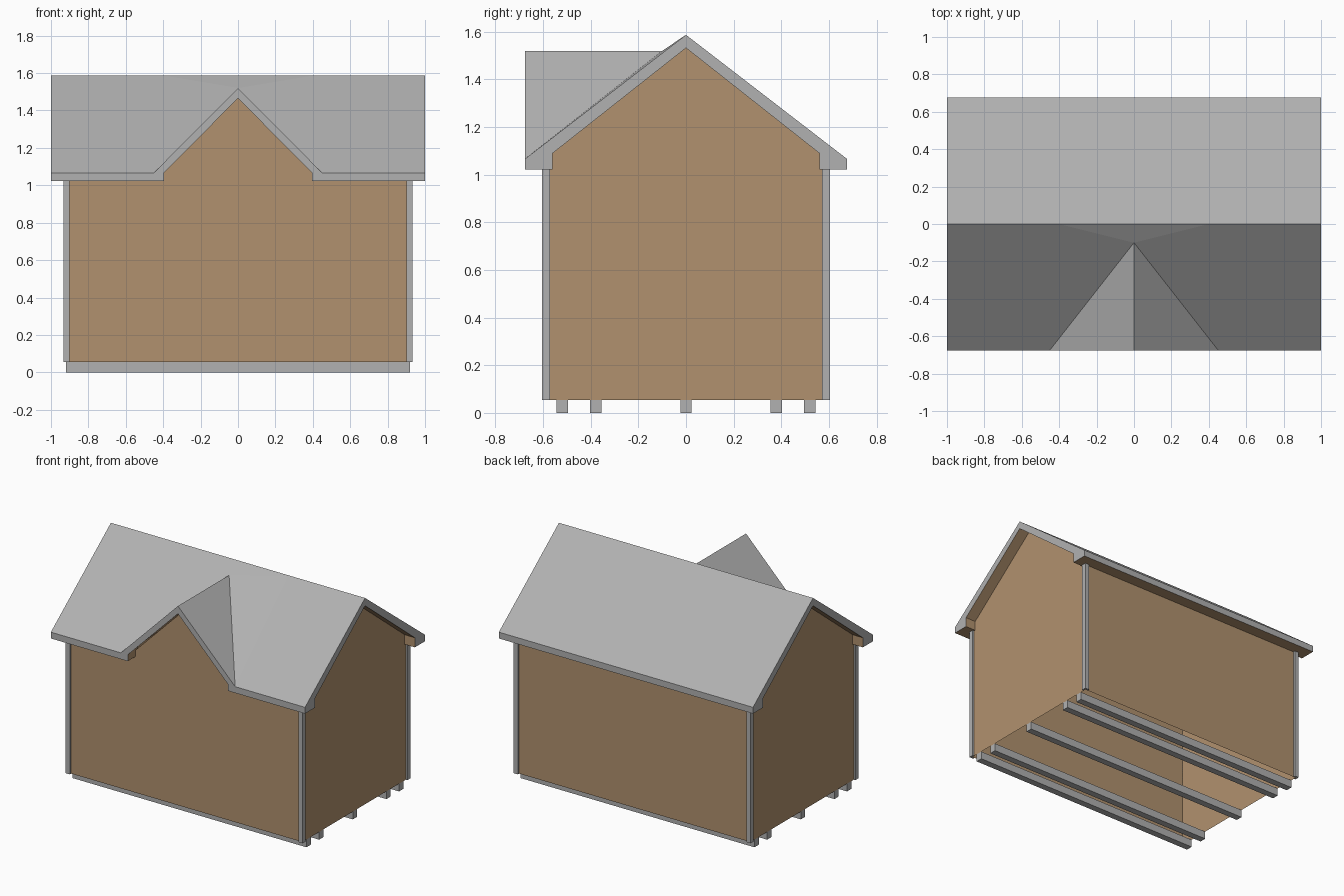
import bpy, bmesh

if "Cube" in bpy.data.objects:
    bpy.data.objects.remove(bpy.data.objects["Cube"])


def material(name, rgb):
    m = bpy.data.materials.new(name)
    m.diffuse_color = (*rgb, 1)
    m.use_nodes = True
    m.node_tree.nodes["Principled BSDF"].inputs["Base Color"].default_value = m.diffuse_color
    return m


GREY = material("grey_trim", (0.44, 0.44, 0.44))
WOOD = material("tan_siding", (0.44, 0.285, 0.157))


def mesh_from_faces(name, groups):
    """Build one mesh from half-model polygons (x >= 0), mirrored over x = 0."""
    bm = bmesh.new()
    for index, faces in enumerate(f for _, f in groups):
        for pts in faces:
            for s in (1, -1):
                f = bm.faces.new([bm.verts.new((s * x, y, z)) for x, y, z in pts])
                f.material_index = index
    bmesh.ops.remove_doubles(bm, verts=bm.verts[:], dist=0.0005)
    bmesh.ops.recalc_face_normals(bm, faces=bm.faces[:])
    me = bpy.data.meshes.new(name)
    bm.to_mesh(me)
    bm.free()
    for mat, _ in groups:
        me.materials.append(mat)
    ob = bpy.data.objects.new(name, me)
    bpy.context.collection.objects.link(ob)
    return ob


def box(name, x0, x1, y0, y1, z0, z1, mat):
    bpy.ops.mesh.primitive_cube_add(size=1, location=((x0 + x1) / 2, (y0 + y1) / 2, (z0 + z1) / 2))
    ob = bpy.context.object
    ob.name = name
    ob.scale = (abs(x1 - x0), abs(y1 - y0), z1 - z0)
    ob.data.materials.append(mat)


# main dimensions
W, D = 0.92, 0.59           # wall half width and half depth
BASE, SOFFIT, EAVE, RIDGE = 0.055, 1.022, 1.067, 1.587
Y, YI = 0.675, 0.56         # outer and inner edge of the eaves
ZI, RI = 1.09, 1.532        # underside of the roof at inner eave and ridge
DX, DXI, DZ, DZI = 0.45, 0.395, 1.52, 1.465   # front gable
APEX, APEX_I = (0, -0.1, DZ), (0, -0.085, DZI)

# walls: open shell without floor
walls = [
    [(0, -D, BASE), (W, -D, BASE), (W, -D, 1.05), (DXI, -D, EAVE), (0, -D, DZI)],
    [(0, D, BASE), (W, D, BASE), (W, D, 1.05), (0, D, 1.05)],
    [(W, -D, BASE), (W, D, BASE), (W, D, 1.05), (W, YI, ZI), (W, 0, RI), (W, -YI, ZI), (W, -D, 1.05)],
]
mesh_from_faces("walls", [(WOOD, walls)])

# roof: grey slopes and fascia boards, tan undersides
outside = [
    [(0, 0, RIDGE), (0.4, 0, RIDGE), (1, 0, RIDGE), (1, Y, EAVE), (0, Y, EAVE)],
    [(0.4, 0, RIDGE), (1, 0, RIDGE), (1, -Y, EAVE), (DX, -Y, EAVE)],
    [(0, 0, RIDGE), (0.4, 0, RIDGE), APEX],
    [(0.4, 0, RIDGE), (DX, -Y, EAVE), APEX],
    [(0, -Y, DZ), APEX, (DX, -Y, EAVE)],
    [(0, Y, EAVE), (1, Y, EAVE), (1, Y, SOFFIT), (0, Y, SOFFIT)],
    [(0, -Y, DZ), (DX, -Y, EAVE), (DXI, -Y, EAVE), (0, -Y, DZI)],
    [(DXI, -Y, EAVE), (DX, -Y, EAVE), (1, -Y, EAVE), (1, -Y, SOFFIT), (DXI, -Y, SOFFIT)],
]
for s in (1, -1):           # gable end bands
    outside += [
        [(1, 0, RIDGE), (1, s * Y, EAVE), (1, s * YI, ZI), (1, 0, RI)],
        [(1, s * Y, EAVE), (1, s * Y, SOFFIT), (1, s * YI, SOFFIT), (1, s * YI, ZI)],
    ]
underside = [
    [(0, 0, RI), (1, 0, RI), (1, YI, ZI), (0, YI, ZI)],
    [(0, 0, RI), (1, 0, RI), (1, -YI, ZI), (DXI, -YI, ZI), APEX_I],
    [(0, -Y, DZI), APEX_I, (DXI, -YI, ZI), (DXI, -Y, EAVE)],
    [(DXI, -Y, EAVE), (DXI, -YI, ZI), (DXI, -YI, SOFFIT), (DXI, -Y, SOFFIT)],
]
for s, x in ((1, 0), (-1, DXI)):   # eave soffits and their inner sides
    underside += [
        [(x, s * Y, SOFFIT), (1, s * Y, SOFFIT), (1, s * YI, SOFFIT), (x, s * YI, SOFFIT)],
        [(x, s * YI, SOFFIT), (1, s * YI, SOFFIT), (1, s * YI, ZI), (x, s * YI, ZI)],
    ]
mesh_from_faces("roof", [(GREY, outside), (WOOD, underside)])

# corner boards: one on each wall at every corner
for sx in (1, -1):
    for sy in (1, -1):
        box("corner_board_long_wall", sx * 0.9, sx * W, sy * D, sy * 0.605, BASE, SOFFIT, GREY)
        box("corner_board_gable_wall", sx * W, sx * 0.933, sy * 0.572, sy * 0.605, BASE, SOFFIT, GREY)

# floor skids
for y in (-0.52, -0.378, 0, 0.378, 0.52):
    box("skid", -W, W, y - 0.024, y + 0.024, 0, BASE, GREY)
